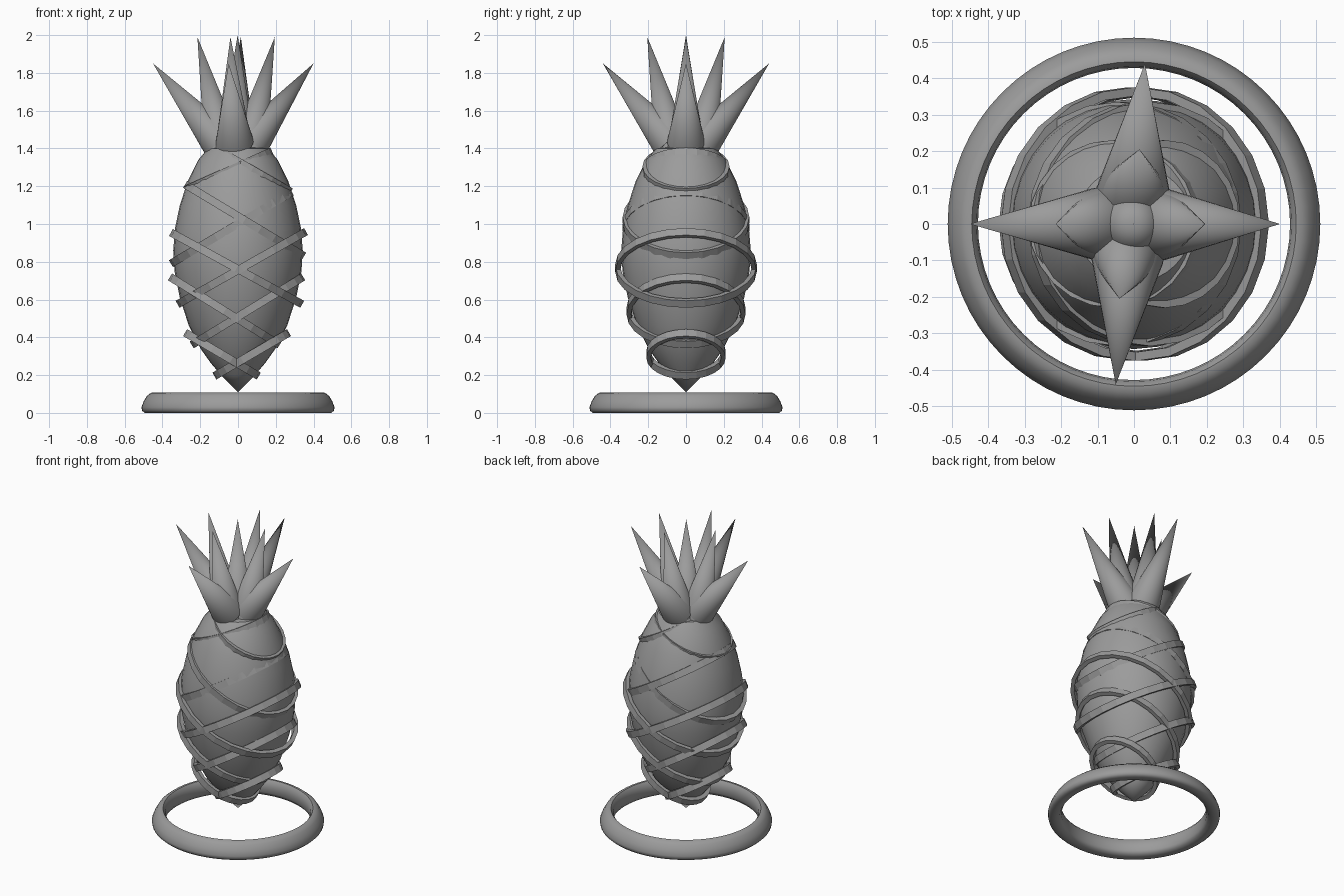
import bpy, bmesh, math
from mathutils import Vector, Matrix

cube = bpy.data.objects.get("Cube")
if cube:
    bpy.data.objects.remove(cube, do_unlink=True)

grey = bpy.data.materials.new("mid grey")
grey.use_nodes = True
COLOUR = (0.33, 0.33, 0.33, 1)
grey.diffuse_color = COLOUR
grey.node_tree.nodes["Principled BSDF"].inputs["Base Color"].default_value = COLOUR


def finish(name, bm, angle=35):
    bmesh.ops.recalc_face_normals(bm, faces=bm.faces)
    mesh = bpy.data.meshes.new(name)
    bm.to_mesh(mesh)
    bm.free()
    mesh.materials.append(grey)
    obj = bpy.data.objects.new(name, mesh)
    bpy.context.collection.objects.link(obj)
    bpy.ops.object.select_all(action="DESELECT")
    obj.select_set(True)
    bpy.context.view_layer.objects.active = obj
    bpy.ops.object.shade_smooth_by_angle(angle=math.radians(angle))
    return obj


def lathe(name, profile, steps, closed=False, angle=35):
    """Spin a radius/height profile around the z axis."""
    bm = bmesh.new()
    verts = [bm.verts.new((r, 0, z)) for r, z in profile]
    edges = [bm.edges.new(pair) for pair in zip(verts, verts[1:])]
    if closed:
        edges.append(bm.edges.new((verts[-1], verts[0])))
    bmesh.ops.spin(bm, geom=verts + edges, cent=(0, 0, 0), axis=(0, 0, 1),
                   angle=math.tau, steps=steps, use_merge=False)
    bmesh.ops.remove_doubles(bm, verts=bm.verts, dist=0.0005)
    return finish(name, bm, angle)


def leaf(name, base, tip, radius=0.1):
    base, tip = Vector(base), Vector(tip)
    axis = tip - base
    turn = axis.to_track_quat("Z", "Y").to_matrix().to_4x4()
    bm = bmesh.new()
    bmesh.ops.create_cone(bm, cap_ends=True, segments=32, radius1=radius,
                          radius2=0, depth=axis.length,
                          matrix=Matrix.Translation((base + tip) / 2) @ turn)
    return finish(name, bm)


# Egg-shaped fruit with a pointed foot
lathe("fruit_body", [(0, .11), (.09, .2), (.145, .265), (.195, .335), (.26, .46),
                     (.308, .61), (.336, .75), (.343, .86), (.333, .98),
                     (.308, 1.1), (.265, 1.23), (.21, 1.34), (.16, 1.4), (0, 1.42)], 32)

# Thick rounded ring on the floor
lathe("base_ring", [(.495, 0), (.508, .012), (.511, .03), (.5, .06), (.482, .09),
                    (.462, .106), (.445, .108), (.432, .09), (.428, .06),
                    (.43, .025), (.442, .004)], 64, closed=True, angle=60)

# Crossing tilted bands: left end, right end, half depth
bands = {
    "falling": [(-.13, 1.405, .28, 1.17, .23), (-.28, 1.21, .35, .83, .335),
                (-.355, .955, .34, .575, .375), (-.36, .72, .22, .36, .315),
                (-.28, .425, .11, .195, .21)],
    "rising": [(-.28, 1.18, .18, 1.385, .23), (-.355, .79, .285, 1.17, .335),
               (-.32, .575, .36, .96, .375), (-.245, .36, .345, .72, .315),
               (-.125, .195, .27, .425, .21)],
}
HALF, THICK = .021, .024
for slope, rows in bands.items():
    for i, (x0, z0, x1, z1, depth) in enumerate(rows):
        obj = lathe(f"{slope}_band_{i + 1}",
                    [(depth - THICK, -HALF), (depth, -HALF),
                     (depth, HALF), (depth - THICK, HALF)], 24, closed=True, angle=10)
        length = math.hypot(x1 - x0, z1 - z0) / 2
        obj.data.transform(
            Matrix.Translation(((x0 + x1) / 2, 0, (z0 + z1) / 2))
            @ Matrix.Rotation(-math.atan2(z1 - z0, x1 - x0), 4, "Y")
            @ Matrix.Diagonal((length / depth, 1, 1, 1)))

# Crown of cone leaves: outer tier, inner tier and centre
outer_tips = {"left": (.4, 0), "right": (-.45, 0), "front": (-.05, -.44), "back": (.03, .44)}
inner_tips = {"left": (.195, 0), "right": (-.215, 0), "front": (-.04, -.205), "back": (.015, .205)}
for tier, tips, height, base_z, reach in (("outer", outer_tips, 1.85, 1.435, .2),
                                          ("inner", inner_tips, 1.99, 1.4, .33)):
    for side, (x, y) in tips.items():
        leaf(f"{tier}_leaf_{side}", (x * reach - .008, y * reach, base_z), (x, y, height))
leaf("centre_leaf", (-.005, 0, 1.39), (-.002, 0, 2))
